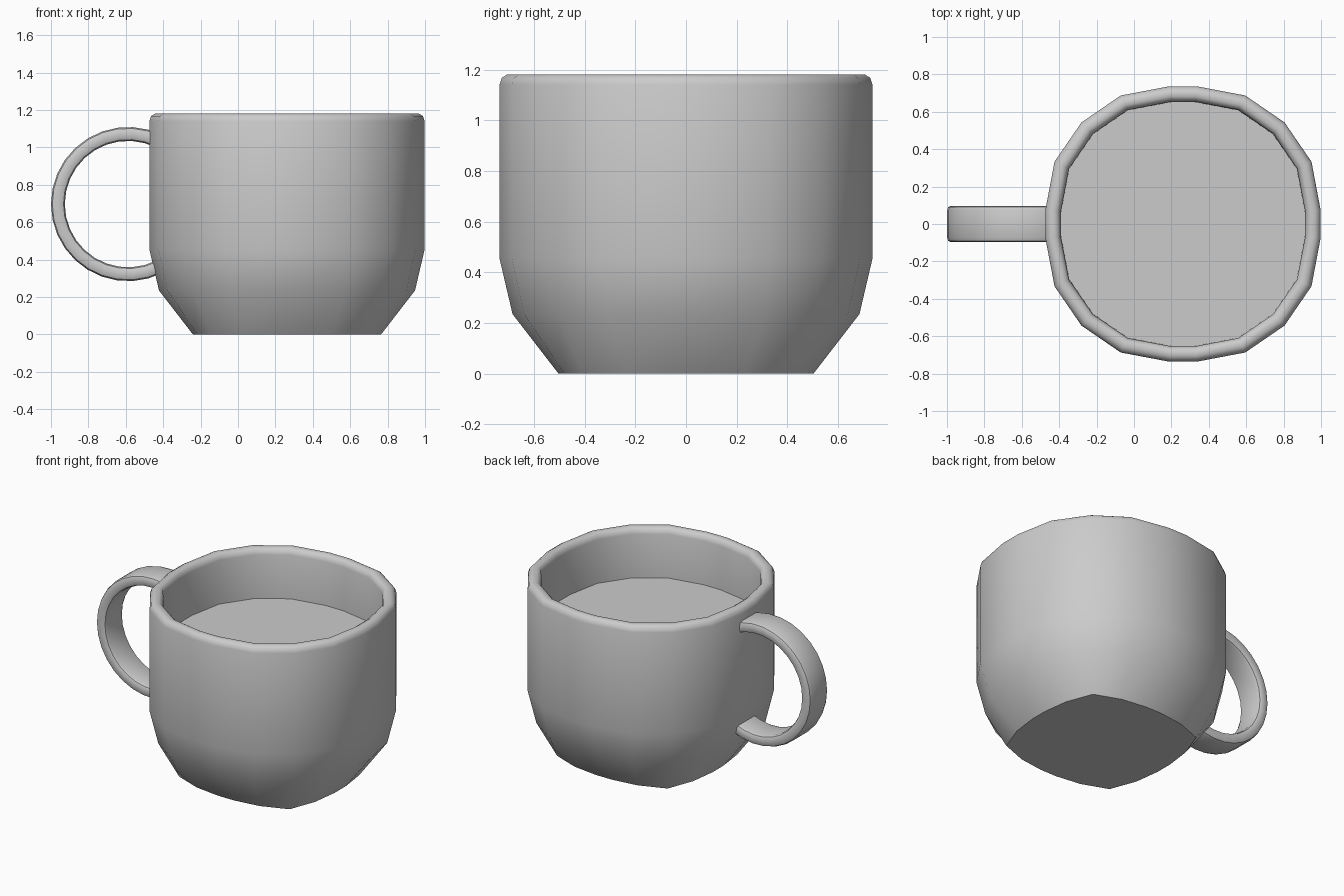
import bpy, bmesh
from math import cos, sin, radians

if "Cube" in bpy.data.objects:
    bpy.data.objects.remove(bpy.data.objects["Cube"])

CX = 0.262  # mug axis


def ring(octant, scale, z):
    """Twenty-sided ring: one octant mirrored over the diagonal, turned four times."""
    p0, p1, p2 = octant
    quad = [p0, p1, p2, p1[::-1], p0[::-1]]
    pts = []
    for k in range(4):
        for x, y in quad:
            for _ in range(k):
                x, y = -y, x
            pts.append((CX + x * scale, y * scale, z))
    return pts


def loft(name, rings, angle):
    """Skin a list of equal-length rings and cap both ends."""
    bm = bmesh.new()
    loops = [[bm.verts.new(p) for p in r] for r in rings]
    n = len(loops[0])
    for a, b in zip(loops, loops[1:]):
        for i in range(n):
            j = (i + 1) % n
            bm.faces.new((a[i], a[j], b[j], b[i]))
    bm.faces.new(loops[0][::-1])
    bm.faces.new(loops[-1])
    bmesh.ops.recalc_face_normals(bm, faces=bm.faces)
    mesh = bpy.data.meshes.new(name)
    bm.to_mesh(mesh)
    bm.free()
    ob = bpy.data.objects.new(name, mesh)
    bpy.context.collection.objects.link(ob)
    bpy.ops.object.select_all(action='DESELECT')
    ob.select_set(True)
    bpy.context.view_layer.objects.active = ob
    bpy.ops.object.shade_smooth_by_angle(angle=radians(angle))
    return ob


# Mug body: squarish foot, round wall, rolled rim, inner wall and filled surface
foot = [(0.503, 0.06), (0.48, 0.235), (0.413, 0.413)]
wall = [(0.736, 0.074), (0.687, 0.333), (0.543, 0.543)]
profile = [(0.93, 0.235), (1, 0.455), (1, 1.14), (0.988, 1.167), (0.96, 1.18),
           (0.925, 1.18), (0.9, 1.168), (0.888, 1.14), (0.885, 0.845)]
loft("mug_body", [ring(foot, 1, 0)] + [ring(wall, s, z) for s, z in profile], 40)

# Handle: flat rounded band swept along an arc that ends inside the wall
HX, HZ, R = -0.588, 0.697, 0.375
T, W = 0.037, 0.097
section = []
for st, sw in ((1, 1), (-1, 1), (-1, -1), (1, -1)):
    corner = [(st * T, sw * (W - 0.025)), (st * (T - 0.007), sw * (W - 0.007)),
              (st * (T - 0.022), sw * W)]
    section += corner if st * sw > 0 else corner[::-1]
STEPS = 20
arc = []
for i in range(STEPS + 1):
    a = radians(63 + 234 * i / STEPS)
    arc.append([(HX + (R + t) * cos(a), w, HZ + (R + t) * sin(a)) for t, w in section])
loft("handle", arc, 40)
